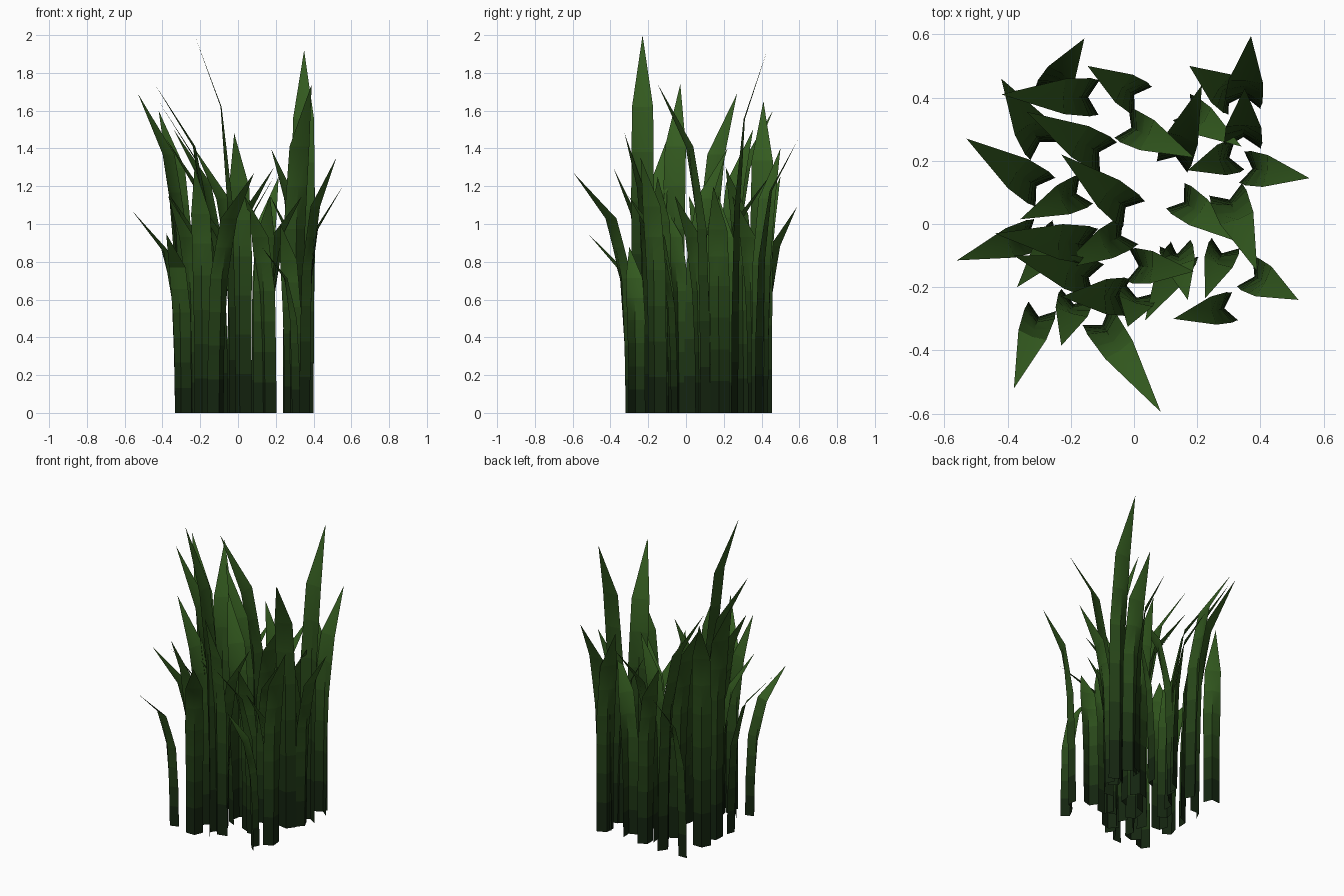
import bpy
from math import radians
from mathutils import Vector

# greens from the shaded root up to the bright tip
GREENS = []
DARK, BRIGHT = Vector((0.007, 0.018, 0.005)), Vector((0.034, 0.105, 0.014))
for i in range(7):
    m = bpy.data.materials.new(f"grass_green_{i}")
    m.diffuse_color = (*DARK.lerp(BRIGHT, i / 6), 1)
    GREENS.append(m)

# shared blade profile: height share, lean share, width share, fold share
PROFILE = [(0, 0, 1, 1), (0.14, 0.01, 1, 1), (0.28, 0.02, 1, 1), (0.42, 0.055, 1.03, 0.9),
           (0.56, 0.09, 1.08, 0.8), (0.69, 0.22, 1.04, 0.5), (0.81, 0.35, 1, 0.15)]


def blade(bx, by, tx, ty, h=1.15):
    """V-folded strip rising from (bx, by), drooping outward to a point at (tx, ty, h)."""
    base, lean = Vector((bx, by, 0)), Vector((tx - bx, ty - by, 0))
    out = lean.normalized()
    side = Vector((-out.y, out.x, 0))
    half = min(0.056, 0.03 + 0.0175 * h)
    verts, faces, mats = [], [], []
    for i, (t, k, w, fold) in enumerate(PROFILE):
        c = base + lean * k + Vector((0, 0, h * t))
        verts += [c - side * half * w, c + out * 0.035 * fold, c + side * half * w]
        if i:
            a = 3 * i
            faces += [(a - 3, a - 2, a + 1, a), (a - 2, a - 1, a + 2, a + 1)]
            mats += [i - 1, i - 1]
    verts.append(Vector((tx, ty, h)))
    n = len(verts) - 1
    faces += [(n - 3, n - 2, n), (n - 2, n - 1, n)]
    mats += [6, 6]
    me = bpy.data.meshes.new("grass_blade")
    me.from_pydata(verts, [], faces)
    for g in GREENS:
        me.materials.append(g)
    for p, m in zip(me.polygons, mats):
        p.material_index = m
        p.use_smooth = True
    me.set_sharp_from_angle(angle=radians(30))
    bpy.context.collection.objects.link(bpy.data.objects.new("grass_blade", me))


# blades by area: root x, y, tip x, y, height
back = [(-.27, .41, -.157, .587, 1.09), (-.28, .23, -.42, .46, 1.6),
        (-.11, .40, -.42, .41, 1.65), (.03, .39, -.147, .5, 1.25),
        (.33, .39, .175, .5, 1.4), (.345, .37, .37, .595, 1.45),
        (.345, .24, .35, .43, 1.92), (.12, .18, .215, .44, 1.25),
        (.15, .37, .34, .245), (-.08, .21, -.34, .355, 1.5),
        (-.04, .32, .19, .21, 1.3)]
middle = [(-.28, .10, -.53, .27, 1.69), (.34, .18, .555, .145, 1.2),
          (.335, .22, .17, .17), (0, .03, -.23, .22, 1.4),
          (-.15, .11, -.36, .015), (-.30, -.03, -.56, -.115, 1.07),
          (-.12, -.07, -.44, -.03, 1.74), (.13, .09, .34, -.06),
          (.29, .11, .39, -.15, 1.74), (-.01, -.02, -.24, -.145)]
front = [(.35, -.15, .52, -.24, 1.35), (.29, -.06, .225, -.235, 1.0),
         (.32, -.26, .125, -.30, .88), (.16, -.08, .035, -.305),
         (.13, -.06, .17, -.24), (-.02, -.13, .19, -.15, 1.25),
         (-.12, -.29, .085, -.595, 1.27), (-.29, -.26, -.38, -.52, .95),
         (-.18, -.22, -.23, -.385, 1.3), (-.01, -.23, -.23, -.23, 2.0),
         (-.11, -.18, -.38, -.1, 1.45), (.02, -.2, -.02, -.325, 1.48),
         (-.22, -.02, -.37, -.2)]

for group in (back, middle, front):
    for spec in group:
        blade(*spec)
